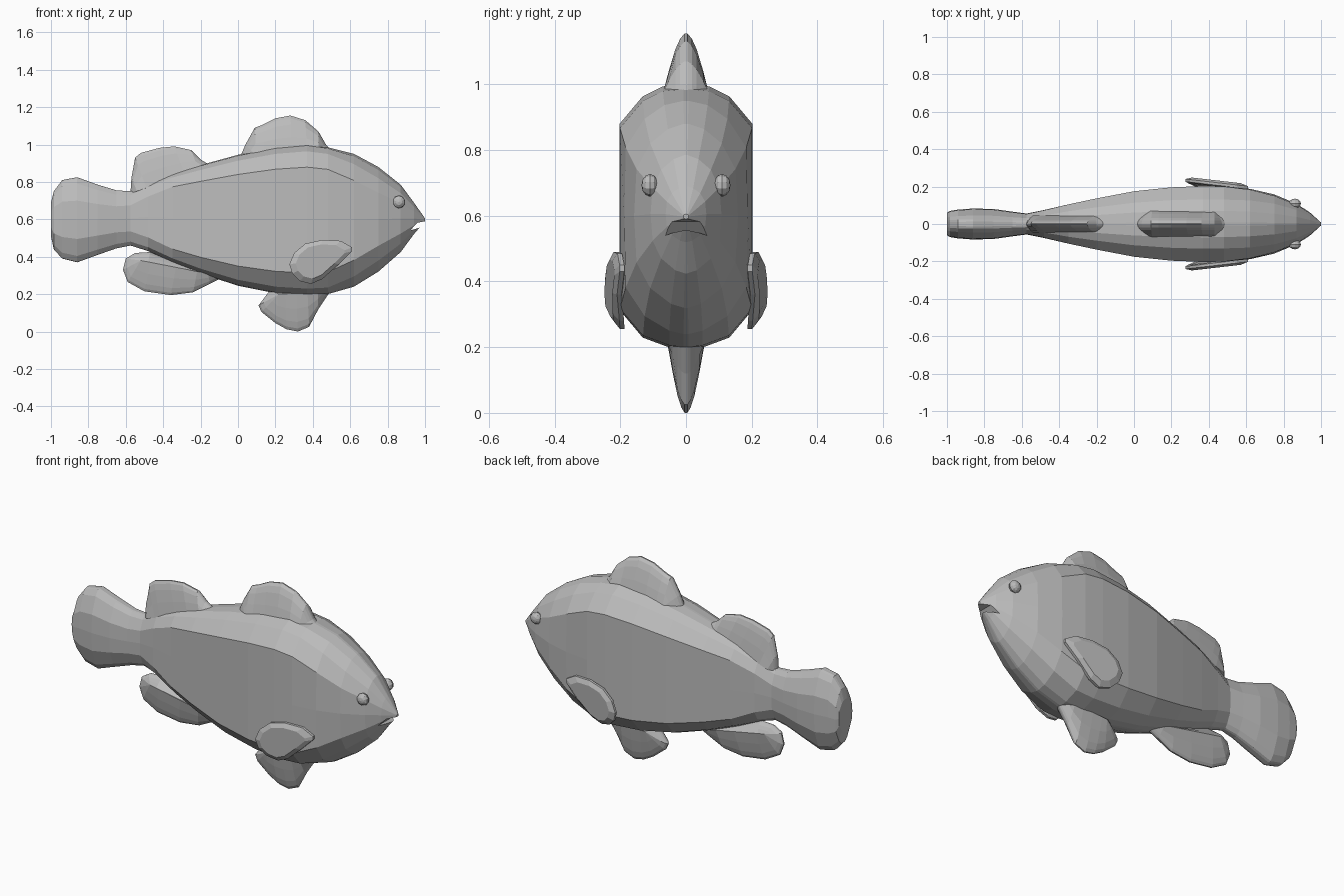
import bpy, bmesh, math
from mathutils import Vector

cube = bpy.data.objects.get("Cube")
if cube:
    bpy.data.objects.remove(cube, do_unlink=True)

grey = bpy.data.materials.new("plain grey")
grey.use_nodes = True
COLOR = (0.5, 0.5, 0.5, 1)
grey.diffuse_color = COLOR
grey.node_tree.nodes["Principled BSDF"].inputs["Base Color"].default_value = COLOR


def finish(name, bm):
    bmesh.ops.remove_doubles(bm, verts=bm.verts, dist=0.0005)
    bmesh.ops.recalc_face_normals(bm, faces=bm.faces)
    mesh = bpy.data.meshes.new(name)
    bm.to_mesh(mesh)
    bm.free()
    mesh.materials.append(grey)
    obj = bpy.data.objects.new(name, mesh)
    bpy.context.collection.objects.link(obj)
    return obj


def loft(name, rings, closed=False):
    """Skin a list of rings; cap the ends unless the rings form a loop."""
    bm = bmesh.new()
    rows = [[bm.verts.new(p) for p in ring] for ring in rings]
    pairs = list(zip(rows, rows[1:]))
    if closed:
        pairs.append((rows[-1], rows[0]))
    else:
        bm.faces.new(rows[0])
        bm.faces.new(rows[-1])
    for a, b in pairs:
        n = len(a)
        for i in range(n):
            j = (i + 1) % n
            bm.faces.new((a[i], a[j], b[j], b[i]))
    return finish(name, bm)


def section(x, top, bottom, width, quarter):
    """Mirrored cross-section from (width, height) fractions, top to bottom."""
    mid, half = (top + bottom) / 2, (top - bottom) / 2
    right = [(x, -width * w, mid + half * h) for w, h in quarter]
    left = [(x, -y, z) for x, y, z in reversed(right)]
    return right + left


# Body: flat flanks with a rounded back and belly
TRUNK = [(0.04, 1), (0.35, 0.985), (0.65, 0.91), (1, 0.7), (1, 0),
         (1, -0.7), (0.65, -0.91), (0.25, -0.985), (0.04, -1)]
HEAD = [(0.04, 1), (0.35, 0.93), (0.7, 0.75), (0.94, 0.45), (1, 0),
        (0.94, -0.45), (0.7, -0.75), (0.3, -0.95), (0.04, -1)]
TAIL = [(0.15, 1), (0.3, 0.98), (0.55, 0.85), (0.95, 0.45), (1, 0),
        (0.95, -0.45), (0.55, -0.85), (0.3, -0.98), (0.15, -1)]


def blend(a, b, t):
    return [tuple(Vector(p).lerp(Vector(q), t)) for p, q in zip(a, b)]


stations = [
    (-1.0, 0.69, 0.51, 0.06), (-0.985, 0.75, 0.44, 0.07),
    (-0.94, 0.81, 0.39, 0.077), (-0.86, 0.825, 0.37, 0.083),
    (-0.75, 0.785, 0.41, 0.08), (-0.65, 0.755, 0.445, 0.066),
    (-0.575, 0.75, 0.46, 0.056), (-0.48, 0.795, 0.43, 0.075),
    (-0.35, 0.845, 0.37, 0.105), (-0.2, 0.89, 0.31, 0.137),
    (0.0, 0.945, 0.245, 0.175), (0.2, 0.985, 0.205, 0.196),
    (0.37, 1.0, 0.193, 0.203), (0.48, 0.985, 0.2, 0.201),
    (0.62, 0.95, 0.24, 0.188), (0.75, 0.88, 0.32, 0.158),
    (0.87, 0.785, 0.425, 0.108), (0.94, 0.69, 0.52, 0.062),
    (1.0, 0.605, 0.59, 0.008)]
rings = []
for x, top, bottom, width in stations:
    if x < -0.4:
        shape = blend(TAIL, TRUNK, max(0, (x + 0.6) / 0.2))
    else:
        shape = blend(TRUNK, HEAD, min(1, max(0, (x - 0.48) / 0.35)))
    rings.append(section(x, top, bottom, width, shape))
body = loft("body", rings)

# Mouth: thin wedge cut into the snout
wedge = [(1.05, 0.6), (1.05, 0.58), (0.92, 0.54), (0.96, 0.582)]
cutter = loft("mouth_cutter", [[(x, y, z) for x, z in wedge] for y in (-0.2, 0.2)])
cutter.hide_render = True
cutter.hide_viewport = True
cut = body.modifiers.new("mouth", "BOOLEAN")
cut.operation = "DIFFERENCE"
cut.solver = "EXACT"
cut.object = cutter


def fin(name, outline, base, thickness, tip=0.004):
    """Fin thickest at its base segment, thinning to the outline edge."""
    a, b = Vector(base[0]), Vector(base[1])
    levels = [(0, 1), (0.4, 0.72), (0.75, 0.42), (0.92, 0.2), (1, 0)]
    side = []
    for reach, thick in levels:
        ring = []
        for p in map(Vector, outline):
            t = min(1, max(0, (p - a).dot(b - a) / (b - a).length_squared))
            q = a.lerp(b, t).lerp(p, reach)
            ring.append((q.x, tip + (thickness - tip) * thick, q.y))
        side.append(ring)
    other = [[(x, -y, z) for x, y, z in ring] for ring in reversed(side)]
    return loft(name, side + other, closed=True)


fin("front_dorsal_fin",
    [(0.01, 0.93), (0.04, 1.0), (0.09, 1.09), (0.13, 1.105), (0.2, 1.14),
     (0.28, 1.155), (0.36, 1.13), (0.43, 1.07), (0.47, 1.0), (0.5, 0.97)],
    [(0.09, 0.95), (0.43, 0.97)], 0.072)
fin("rear_dorsal_fin",
    [(-0.575, 0.74), (-0.57, 0.82), (-0.55, 0.93), (-0.52, 0.955), (-0.42, 0.982),
     (-0.34, 0.99), (-0.25, 0.97), (-0.2, 0.92), (-0.15, 0.89)],
    [(-0.54, 0.75), (-0.2, 0.875)], 0.046)
fin("anal_fin",
    [(-0.47, 0.425), (-0.55, 0.42), (-0.6, 0.39), (-0.615, 0.33), (-0.59, 0.265),
     (-0.5, 0.215), (-0.36, 0.195), (-0.24, 0.21), (-0.15, 0.255), (-0.08, 0.29)],
    [(-0.52, 0.38), (-0.16, 0.31)], 0.045)
fin("pelvic_fin",
    [(0.17, 0.22), (0.11, 0.14), (0.125, 0.105), (0.2, 0.045), (0.26, 0.012),
     (0.32, 0), (0.38, 0.025), (0.43, 0.12), (0.49, 0.21)],
    [(0.22, 0.2), (0.44, 0.21)], 0.055)

# Pectoral fins: thin bevelled paddles that flare out towards the rear
paddle = [(0.61, 0.45), (0.55, 0.485), (0.45, 0.49), (0.36, 0.47), (0.3, 0.42),
          (0.275, 0.36), (0.29, 0.31), (0.33, 0.27), (0.39, 0.255), (0.45, 0.28),
          (0.54, 0.36), (0.61, 0.43)]
centre = Vector((0.43, 0.38))
for side, label in ((1, "left"), (-1, "right")):
    layers = []
    for scale, offset in ((0.8, -0.02), (1, -0.014), (1, 0), (0.78, 0.012)):
        ring = []
        for p in paddle:
            q = centre.lerp(Vector(p), scale)
            flare = 0.203 + 0.115 * (0.6 - q.x) - max(0, 0.33 - q.y) * 0.35
            ring.append((q.x, side * (flare + offset), q.y))
        layers.append(ring)
    loft(label + "_pectoral_fin", layers)

# Eyes: low-poly beads on the head
for side, label in ((1, "left"), (-1, "right")):
    bm = bmesh.new()
    bmesh.ops.create_uvsphere(bm, u_segments=10, v_segments=6, radius=0.034)
    for v in bm.verts:
        v.co = Vector((v.co.x, v.co.z * 0.75, v.co.y))
        v.co += Vector((0.86, side * 0.11, 0.693))
    finish(label + "_eye", bm)
